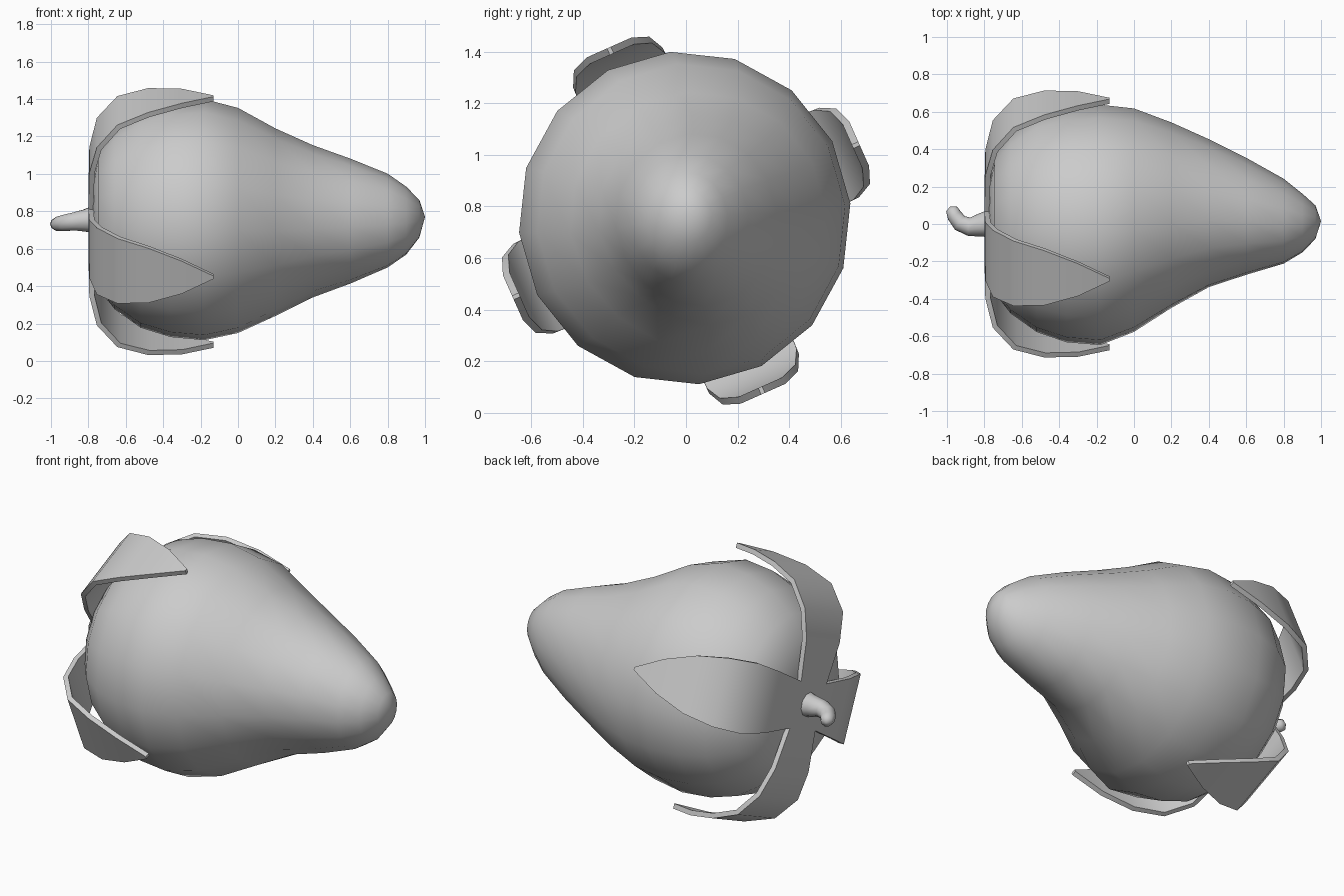
import bpy, bmesh
from math import sin, cos, pi, radians, exp
from mathutils import Vector

if "Cube" in bpy.data.objects:
    bpy.data.objects.remove(bpy.data.objects["Cube"])

SIDES = 16
CZ = 0.745


def finish(name, bm, angle, solid=0):
    me = bpy.data.meshes.new(name)
    bm.to_mesh(me)
    bm.free()
    ob = bpy.data.objects.new(name, me)
    bpy.context.collection.objects.link(ob)
    bpy.ops.object.select_all(action='DESELECT')
    ob.select_set(True)
    bpy.context.view_layer.objects.active = ob
    if solid:
        m = ob.modifiers.new("thickness", 'SOLIDIFY')
        m.thickness = solid
        m.offset = -1
        bpy.ops.object.modifier_apply(modifier=m.name)
    bpy.ops.object.shade_smooth_by_angle(angle=radians(angle))
    return ob


def loft(bm, rings, start, end):
    """Skin a list of vertex rings and close them with poles."""
    rows = [[bm.verts.new(p) for p in r] for r in rings]
    n = len(rows[0])
    for a, b in zip(rows, rows[1:]):
        for i in range(n):
            j = (i + 1) % n
            bm.faces.new((a[i], a[j], b[j], b[i]))
    for row, pole in ((rows[0], start), (rows[-1], end)):
        p = bm.verts.new(pole)
        for i in range(n):
            bm.faces.new((row[i], row[(i + 1) % n], p))
    bmesh.ops.recalc_face_normals(bm, faces=bm.faces[:])


# Berry body: x, centre y, radius y, centre z, radius z
BODY = [(-0.775, 0, .20, .755, .20), (-0.745, 0, .37, .755, .37),
        (-0.66, 0, .48, .755, .48), (-0.52, 0, .58, .755, .58),
        (-0.36, -.005, .63, .755, .63), (-0.18, -.005, .645, .755, .647),
        (0, .02, .60, .75, .605), (.2, .045, .50, .737, .508),
        (.4, .055, .40, .74, .415), (.6, .04, .315, .745, .338),
        (.8, .015, .228, .75, .252), (.9, .005, .158, .75, .182),
        (.97, .01, .09, .76, .10)]
rings = []
for x, cy, ry, cz, rz in BODY:
    ring = []
    for i in range(SIDES):
        a = radians(5) + 2 * pi * i / SIDES
        # soft dent on the lower front side
        d = 1 - 0.09 * exp(-((x - .38) / .25) ** 2) * max(0, cos(a - radians(235))) ** 4
        ring.append((x, cy + ry * d * cos(a), cz + rz * d * sin(a)))
    rings.append(ring)
bm = bmesh.new()
loft(bm, rings, (-0.78, 0, .755), (1.0, .015, .77))
finish("berry_body", bm, 60)

# Leaf crown: four curled leaves around a square plate (x, radius, half width)
LEAF = [(-0.80, .13, .13), (-0.795, .36, .17), (-0.755, .52, .195),
        (-0.645, .65, .19), (-0.48, .71, .16), (-0.3, .735, .095),
        (-0.13, .735, .008)]
bm = bmesh.new()
corners = []
for k in range(4):
    a = radians(24 + 90 * k)
    out = Vector((0, cos(a), sin(a)))
    side = Vector((0, -sin(a), cos(a)))
    mid = Vector((0, 0, CZ))
    rows = [[bm.verts.new(mid + Vector((x, 0, 0)) + out * r + side * w * s)
             for s in (-1, 1)] for x, r, w in LEAF]
    corners.append(rows[0][0])
    for p, q in zip(rows, rows[1:]):
        bm.faces.new((p[0], p[1], q[1], q[0]))
plate = bm.faces.new(corners)
bmesh.ops.remove_doubles(bm, verts=bm.verts[:], dist=0.001)
bmesh.ops.recalc_face_normals(bm, faces=bm.faces[:])
bm.normal_update()
hub = min(bm.faces, key=lambda f: (f.calc_center_median() - Vector((-0.8, 0, CZ))).length)
if hub.normal.x > 0:
    bmesh.ops.reverse_faces(bm, faces=bm.faces[:])
finish("leaf_crown", bm, 45, 0.028)

# Bent stem: path points with radii
STEM = [((-0.775, 0, .755), .075), ((-0.82, -.005, .75), .062),
        ((-0.88, -.015, .745), .05), ((-0.93, .005, .737), .045),
        ((-0.96, .045, .732), .04), ((-0.975, .08, .732), .032)]
pts = [Vector(p) for p, r in STEM]
rings = []
for i, (p, r) in enumerate(STEM):
    t = (pts[min(i + 1, len(pts) - 1)] - pts[max(i - 1, 0)]).normalized()
    u = t.cross(Vector((0, 0, 1))).normalized()
    v = u.cross(t)
    rings.append([pts[i] + (u * cos(2 * pi * j / 10) + v * sin(2 * pi * j / 10)) * r
                  for j in range(10)])
bm = bmesh.new()
loft(bm, rings, pts[0], (-0.982, .095, .732))
finish("stem", bm, 60)
